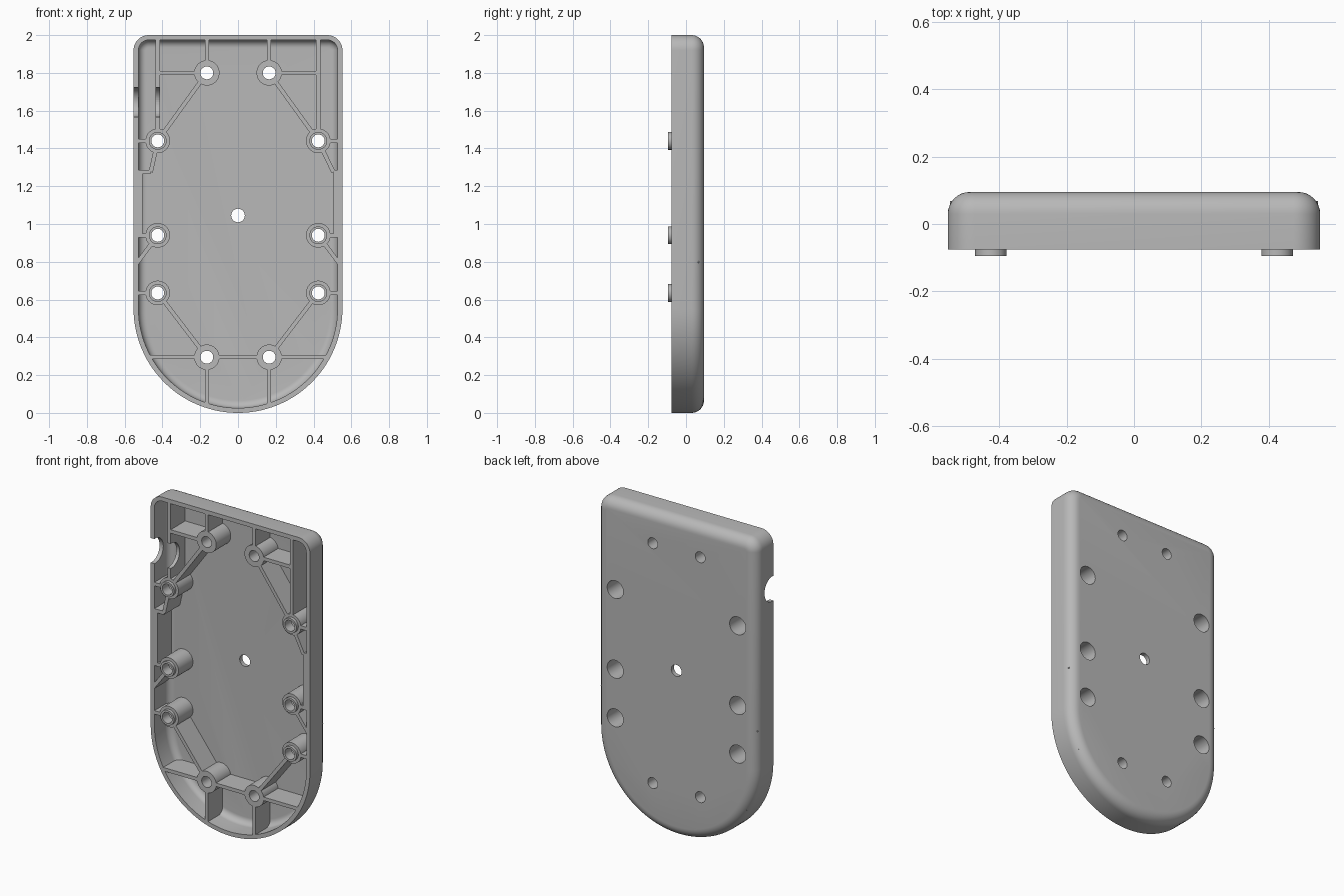
import bpy, bmesh, math
from mathutils import Vector, Matrix

cube = bpy.data.objects.get("Cube")
if cube:
    bpy.data.objects.remove(cube, do_unlink=True)

HALF, TOP, CORNER = 0.553, 2.0, 0.08      # outline
FRONT, FLOOR, BACK = -0.076, 0.068, 0.095  # depth levels
WALL, FILLET = 0.026, 0.065
HOLE, BORE = 0.034, 0.056

grey = bpy.data.materials.new("matte grey")
grey.use_nodes = True
grey.diffuse_color = (0.48, 0.48, 0.48, 1)
grey.node_tree.nodes["Principled BSDF"].inputs["Base Color"].default_value = (0.48, 0.48, 0.48, 1)


def finish(name, bm):
    bmesh.ops.recalc_face_normals(bm, faces=bm.faces)
    mesh = bpy.data.meshes.new(name)
    bm.to_mesh(mesh)
    bm.free()
    mesh.materials.append(grey)
    obj = bpy.data.objects.new(name, mesh)
    bpy.context.collection.objects.link(obj)
    return obj


def activate(obj):
    bpy.ops.object.select_all(action='DESELECT')
    obj.select_set(True)
    bpy.context.view_layer.objects.active = obj


def smooth(obj):
    activate(obj)
    bpy.ops.object.shade_smooth_by_angle(angle=math.radians(30))


def cut(obj, cutter):
    mod = obj.modifiers.new("cut", 'BOOLEAN')
    mod.operation, mod.solver, mod.object = 'DIFFERENCE', 'EXACT', cutter
    activate(obj)
    bpy.ops.object.modifier_apply(modifier=mod.name)


def loft(name, rings, closed):
    """Skin a list of rings; close into a loop or cap both ends."""
    bm = bmesh.new()
    loops = [[bm.verts.new(p) for p in ring] for ring in rings]
    pairs = list(zip(loops, loops[1:]))
    if closed:
        pairs.append((loops[-1], loops[0]))
    else:
        bm.faces.new(loops[0])
        bm.faces.new(loops[-1])
    n = len(loops[0])
    for a, b in pairs:
        for i in range(n):
            j = (i + 1) % n
            bm.faces.new((a[i], a[j], b[j], b[i]))
    return finish(name, bm)


def outline(inset, y):
    """Round-bottomed plate outline, moved inward by inset."""
    pts = []
    side = HALF - CORNER
    for cx, cz, r, start, span, n in ((0, HALF, HALF, math.pi, math.pi, 56),
                                      (side, TOP - CORNER, CORNER, 0, math.pi / 2, 10),
                                      (-side, TOP - CORNER, CORNER, math.pi / 2, math.pi / 2, 10)):
        for i in range(n + 1):
            t = start + span * i / n
            pts.append((cx + (r - inset) * math.cos(t), y, cz + (r - inset) * math.sin(t)))
    return pts


def fillet(inset, y, r, n=8):
    """Rings rounding a wall over into a flat floor at depth y."""
    angles = [math.pi / 2 * i / n for i in range(n + 1)]
    return [outline(inset + r * (1 - math.cos(t)), y - r + r * math.sin(t)) for t in angles]


def cylinder(bm, r, centre, length, axis='Y'):
    turn = Matrix.Rotation(math.pi / 2, 4, 'X' if axis == 'Y' else 'Y')
    bmesh.ops.create_cone(bm, cap_ends=True, segments=40, radius1=r, radius2=r,
                          depth=length, matrix=Matrix.Translation(centre) @ turn)


def boss(name, x, z, profile):
    rings = [[(x + r * math.cos(math.tau * i / 40), y, z + r * math.sin(math.tau * i / 40))
              for i in range(40)] for r, y in profile]
    smooth(loft(name, rings, True))


def box(name, size, matrix):
    bm = bmesh.new()
    bmesh.ops.create_cube(bm, size=1, matrix=matrix @ Matrix.Diagonal((*size, 1)))
    return finish(name, bm)


def rib(name, a, b, trim_a=0.0, trim_b=0.0, width=0.022):
    """Upright web from a to b in the x-z plane, shortened at its ends."""
    a, b = Vector((a[0], 0, a[1])), Vector((b[0], 0, b[1]))
    d = (b - a).normalized()
    a, b = a + d * trim_a, b - d * trim_b
    mid = (a + b) / 2
    mid.y = (FRONT + FLOOR) / 2
    turn = Matrix.Rotation(math.atan2(-d.z, d.x), 4, 'Y')
    return box(name, ((b - a).length, FLOOR - FRONT, width), Matrix.Translation(mid) @ turn)


# Screw positions on one side
SIDE_X, END_X = 0.425, 0.165
SIDE_Z = (1.44, 0.94, 0.635)
END_Z = (1.8, 0.295)

# Tray shell with rounded back edge
shell = loft("tray_shell",
             fillet(WALL, FLOOR, 0.04)[::-1] + [outline(WALL, FRONT), outline(0, FRONT)]
             + fillet(0, BACK, FILLET), False)

# Screw holes, centre hole and cable notch
bm = bmesh.new()
cylinder(bm, 0.036, (0, BACK, 1.045), 0.1)
for s in (-1, 1):
    for z in SIDE_Z:
        cylinder(bm, BORE, (s * SIDE_X, BACK, z), 0.1)
    for z in END_Z:
        cylinder(bm, HOLE, (s * END_X, BACK, z), 0.1)
hole_cutter = finish("hole_cutter", bm)
bm = bmesh.new()
cylinder(bm, 0.078, (-0.495, -0.066, 1.645), 0.21, 'X')
notch_cutter = finish("notch_cutter", bm)
cut(shell, hole_cutter)
cut(shell, notch_cutter)
smooth(shell)

# Screw posts
side_profile = ((HOLE, -0.095), (0.047, -0.095), (0.047, FRONT), (0.065, FRONT),
                (0.065, 0.07), (BORE, 0.07), (BORE, -0.03), (HOLE, -0.03))
end_profile = ((HOLE, FRONT), (0.067, FRONT), (0.067, 0.07), (HOLE, 0.07))
for s, label in ((-1, "right"), (1, "left")):
    for place, z in zip(("upper", "middle", "lower"), SIDE_Z):
        boss(f"{label}_{place}_side_post", s * SIDE_X, z, side_profile)
        rib(f"{label}_{place}_wall_rib", (s * SIDE_X, z), (s * 0.538, z), 0.06)
    for place, z in zip(("top", "bottom"), END_Z):
        boss(f"{label}_{place}_post", s * END_X, z, end_profile)

    # Ribs joining the posts to each other and to the wall
    side = [(s * SIDE_X, z) for z in SIDE_Z]
    top, bottom = [(s * END_X, z) for z in END_Z]
    rib(f"{label}_top_rib", top, (top[0], 1.985), 0.06)
    rib(f"{label}_top_cross_rib", top, (s * SIDE_X, top[1]), 0.06)
    rib(f"{label}_top_diagonal_rib", top, side[0], 0.06, 0.06)
    upright = rib(f"{label}_upright_rib", side[0], (s * SIDE_X, 1.985), 0.06)
    if s < 0:
        cut(upright, notch_cutter)
    rib(f"{label}_middle_diagonal_rib", side[1], (s * 0.537, 0.79), 0.06)
    rib(f"{label}_bottom_diagonal_rib", side[2], bottom, 0.06, 0.06)
    rib(f"{label}_bottom_cross_rib", bottom, (s * 0.47, bottom[1]), 0.06)
    rib(f"{label}_bottom_rib", bottom, (bottom[0], 0.042), 0.06)

    # Short brace under the upper post and thickened wall below it
    foot = 0.505 if s > 0 else 0.462
    rib(f"{label}_brace_rib", side[0], (s * foot, 1.275), 0.06)
    rib(f"{label}_brace_foot_rib", (s * foot, 1.275), (s * 0.538, 1.275))
    box(f"{label}_wall_pad", (0.035, FLOOR - FRONT, 0.33),
        Matrix.Translation((s * 0.5225, (FRONT + FLOOR) / 2, 1.11)))

rib("bottom_centre_rib", (-END_X, END_Z[1]), (END_X, END_Z[1]), 0.06, 0.06)

for helper in (hole_cutter, notch_cutter):
    bpy.data.objects.remove(helper, do_unlink=True)
